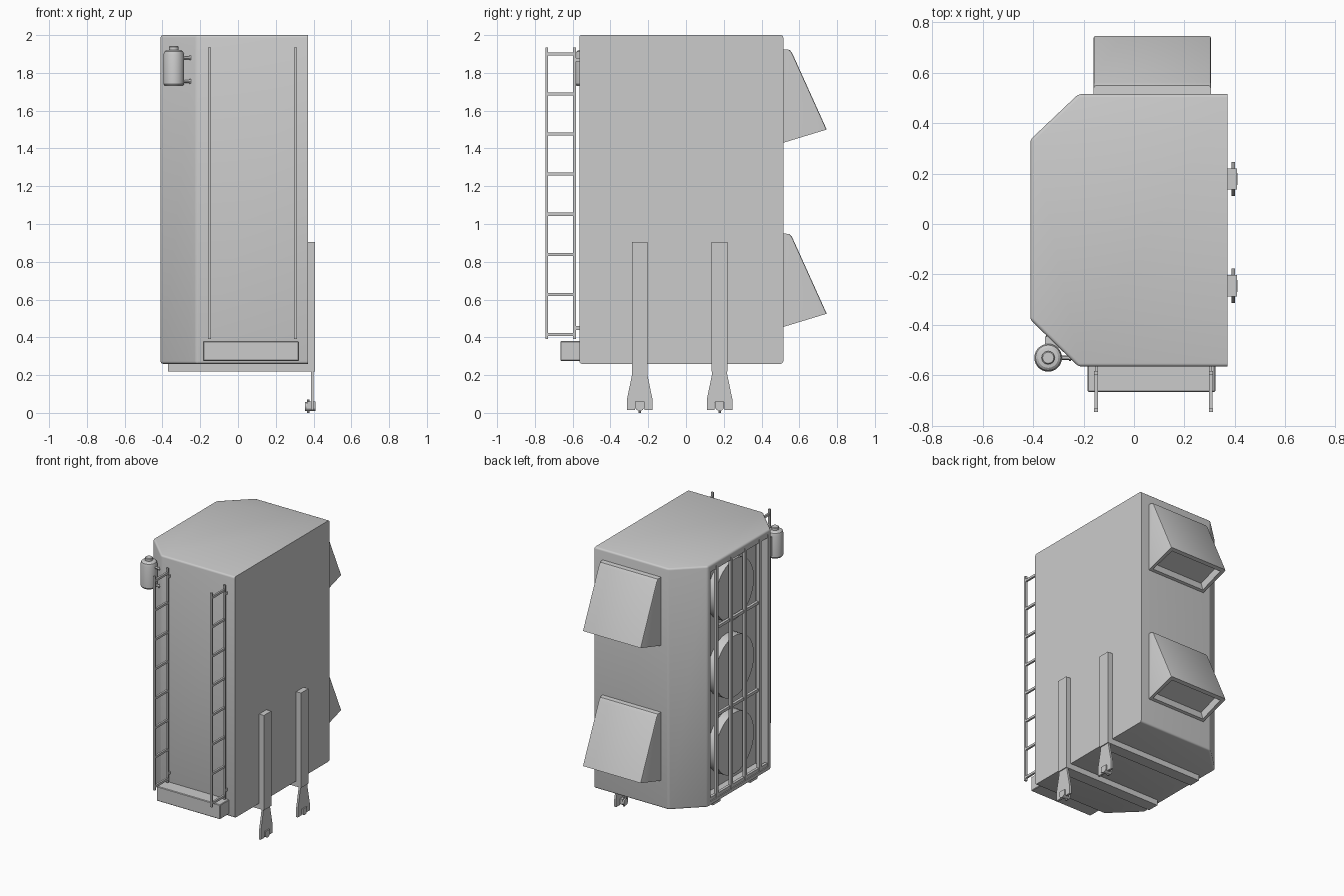
import bpy, bmesh, math
from mathutils import Vector

cube = bpy.data.objects.get("Cube")
if cube:
    bpy.data.objects.remove(cube, do_unlink=True)

grey = bpy.data.materials.new("plain_grey")
grey.use_nodes = True
COLOUR = (0.6, 0.6, 0.6, 1)
grey.diffuse_color = COLOUR
grey.node_tree.nodes["Principled BSDF"].inputs["Base Color"].default_value = COLOUR


def finish(name, bm):
    bmesh.ops.recalc_face_normals(bm, faces=bm.faces)
    mesh = bpy.data.meshes.new(name)
    bm.to_mesh(mesh)
    bm.free()
    mesh.materials.append(grey)
    mesh.polygons.foreach_set("use_smooth", [True] * len(mesh.polygons))
    mesh.set_sharp_from_angle(angle=math.radians(30))
    obj = bpy.data.objects.new(name, mesh)
    bpy.context.scene.collection.objects.link(obj)
    return obj


def add_box(bm, lo, hi):
    lo, hi = Vector(lo), Vector(hi)
    verts = bmesh.ops.create_cube(bm, size=1)["verts"]
    bmesh.ops.scale(bm, vec=hi - lo, verts=verts)
    bmesh.ops.translate(bm, vec=(lo + hi) / 2, verts=verts)


def add_rod(bm, start, end, radius, sides=12):
    start, end = Vector(start), Vector(end)
    axis = end - start
    verts = bmesh.ops.create_cone(bm, cap_ends=True, segments=sides, radius1=radius,
                                  radius2=radius, depth=axis.length)["verts"]
    bmesh.ops.rotate(bm, matrix=axis.to_track_quat("Z", "Y").to_matrix(), verts=verts)
    bmesh.ops.translate(bm, vec=(start + end) / 2, verts=verts)


def add_prism(bm, points, offset):
    face = bm.faces.new([bm.verts.new(p) for p in points])
    top = bmesh.ops.extrude_face_region(bm, geom=[face])["geom"]
    bmesh.ops.translate(bm, vec=offset, verts=[g for g in top if isinstance(g, bmesh.types.BMVert)])


def recess(bm, face, rim, vec):
    bmesh.ops.inset_region(bm, faces=[face], thickness=rim)
    inner = bmesh.ops.extrude_discrete_faces(bm, faces=[face])["faces"][0]
    bmesh.ops.translate(bm, vec=vec, verts=inner.verts)


# Housing: chamfered cabinet with an open recess on its right side
bm = bmesh.new()
plan = [(0.37, -0.565), (0.37, 0.515), (-0.22, 0.515), (-0.41, 0.335), (-0.41, -0.38), (-0.22, -0.565)]
add_prism(bm, [(x, y, 0.26) for x, y in plan], (0, 0, 1.74))
bmesh.ops.recalc_face_normals(bm, faces=bm.faces)
soft = [e for e in bm.edges if min(v.co.x for v in e.verts) < 0.36]
soft = [e for e in soft if max(v.co.x for v in e.verts) < 0.36 or e.calc_length() < 1]
bmesh.ops.bevel(bm, geom=soft, offset=0.013, segments=3, profile=0.5, affect="EDGES")
bm.normal_update()
side = min((f for f in bm.faces if f.calc_area() > 0.5), key=lambda f: f.calc_center_median().x)
recess(bm, side, 0.025, (0.1, 0, 0))
finish("housing", bm)

# Three fans in the recess
for i in range(3):
    bm = bmesh.new()
    z = 0.58 + 0.555 * i
    add_rod(bm, (-0.30, -0.02, z), (-0.375, -0.02, z), 0.22, 40)
    finish(f"fan_{i + 1}", bm)

# Guard grille over the fans
bm = bmesh.new()
for y in (-0.265, -0.10, 0.06, 0.225):
    add_box(bm, (-0.408, y - 0.012, 0.29), (-0.388, y + 0.012, 1.97))
for z in (0.88, 1.51):
    add_box(bm, (-0.402, -0.265, z - 0.01), (-0.382, 0.225, z + 0.01))
for z in (0.305, 1.955):
    add_box(bm, (-0.405, -0.35, z - 0.012), (-0.385, 0.31, z + 0.012))
finish("fan_guard", bm)

# Air hoods on the back, open underneath
for name, dz in (("upper_hood", 0), ("lower_hood", -0.975)):
    bm = bmesh.new()
    profile = [(0.515, 1.925), (0.548, 1.922), (0.562, 1.905), (0.745, 1.50), (0.515, 1.43)]
    add_prism(bm, [(-0.16, y, z + dz) for y, z in profile], (0.465, 0, 0))
    bmesh.ops.recalc_face_normals(bm, faces=bm.faces)
    bm.normal_update()
    rails = [e for e in bm.edges if abs(e.verts[0].co.x - e.verts[1].co.x) < 0.01
             and min(v.co.y for v in e.verts) > 0.53]
    bmesh.ops.bevel(bm, geom=rails, offset=0.008, segments=2, profile=0.5, affect="EDGES")
    bm.normal_update()
    mouth = min(bm.faces, key=lambda f: f.normal.z)
    recess(bm, mouth, 0.028, -0.06 * mouth.normal)
    finish(name, bm)

# Ladder frames on the front
for name, x in (("right_ladder_frame", -0.15), ("left_ladder_frame", 0.305)):
    bm = bmesh.new()
    for y in (-0.738, -0.59):
        add_box(bm, (x - 0.008, y - 0.007, 0.39), (x + 0.008, y + 0.007, 1.935))
    for i in range(8):
        z = 0.415 + 0.2122 * i
        add_box(bm, (x - 0.007, -0.738, z - 0.008), (x + 0.007, -0.585, z + 0.008))
    for z in (0.45, 1.87):
        add_box(bm, (x - 0.005, -0.59, z - 0.01), (x + 0.005, -0.56, z + 0.01))
    finish(name, bm)

# Front step box
bm = bmesh.new()
add_box(bm, (-0.185, -0.665, 0.275), (0.322, -0.56, 0.38))
bmesh.ops.bevel(bm, geom=bm.edges[:], offset=0.004, segments=1, affect="EDGES")
finish("front_step", bm)

# Mounting posts, floor beams, flared feet and their pins
for name, y in (("front", -0.245), ("back", 0.178)):
    bm = bmesh.new()
    add_box(bm, (0.368, y - 0.042, 0.22), (0.408, y + 0.042, 0.905))
    finish(name + "_post", bm)

    bm = bmesh.new()
    add_box(bm, (-0.37, y - 0.042, 0.22), (0.37, y + 0.042, 0.262))
    finish(name + "_beam", bm)

    bm = bmesh.new()
    half = [(0.04, 0.225), (0.04, 0.205), (0.068, 0.07), (0.068, 0.015), (0.026, 0.015), (0.026, 0.055)]
    outline = [(w, z) for w, z in half] + [(-w, z) for w, z in reversed(half)]
    add_prism(bm, [(0.386, y + w, z) for w, z in outline], (0.015, 0, 0))
    finish(name + "_foot", bm)

    bm = bmesh.new()
    add_box(bm, (0.365, y - 0.024, 0.022), (0.41, y + 0.024, 0.06))
    add_rod(bm, (0.355, y, 0.034), (0.41, y, 0.034), 0.024, 16)
    add_rod(bm, (0.372, y, 0), (0.372, y, 0.07), 0.007, 8)
    finish(name + "_foot_pin", bm)

# Canister turned from a profile, on the front right chamfer
bm = bmesh.new()
turned = [(0, 1.73), (0.048, 1.73), (0.055, 1.74), (0.055, 1.895), (0.050, 1.912), (0.040, 1.92),
          (0.026, 1.922), (0.026, 1.938), (0.022, 1.942), (0, 1.942)]
line = [bm.verts.new((-0.34 + r, -0.53, z)) for r, z in turned]
edges = [bm.edges.new(pair) for pair in zip(line, line[1:])]
bmesh.ops.spin(bm, geom=line + edges, cent=(-0.34, -0.53, 0), axis=(0, 0, 1),
               angle=math.tau, steps=28)
bmesh.ops.remove_doubles(bm, verts=bm.verts[:], dist=0.0005)
finish("canister", bm)

# Canister clamps
bm = bmesh.new()
for z in (1.755, 1.88):
    add_rod(bm, (-0.31, -0.53, z), (-0.245, -0.53, z), 0.008)
    add_rod(bm, (-0.34, -0.50, z), (-0.34, -0.43, z), 0.008)
    add_rod(bm, (-0.258, -0.53, z), (-0.25, -0.53, z), 0.013)
add_box(bm, (-0.352, -0.50, 1.75), (-0.30, -0.445, 1.89))
finish("canister_clamps", bm)
